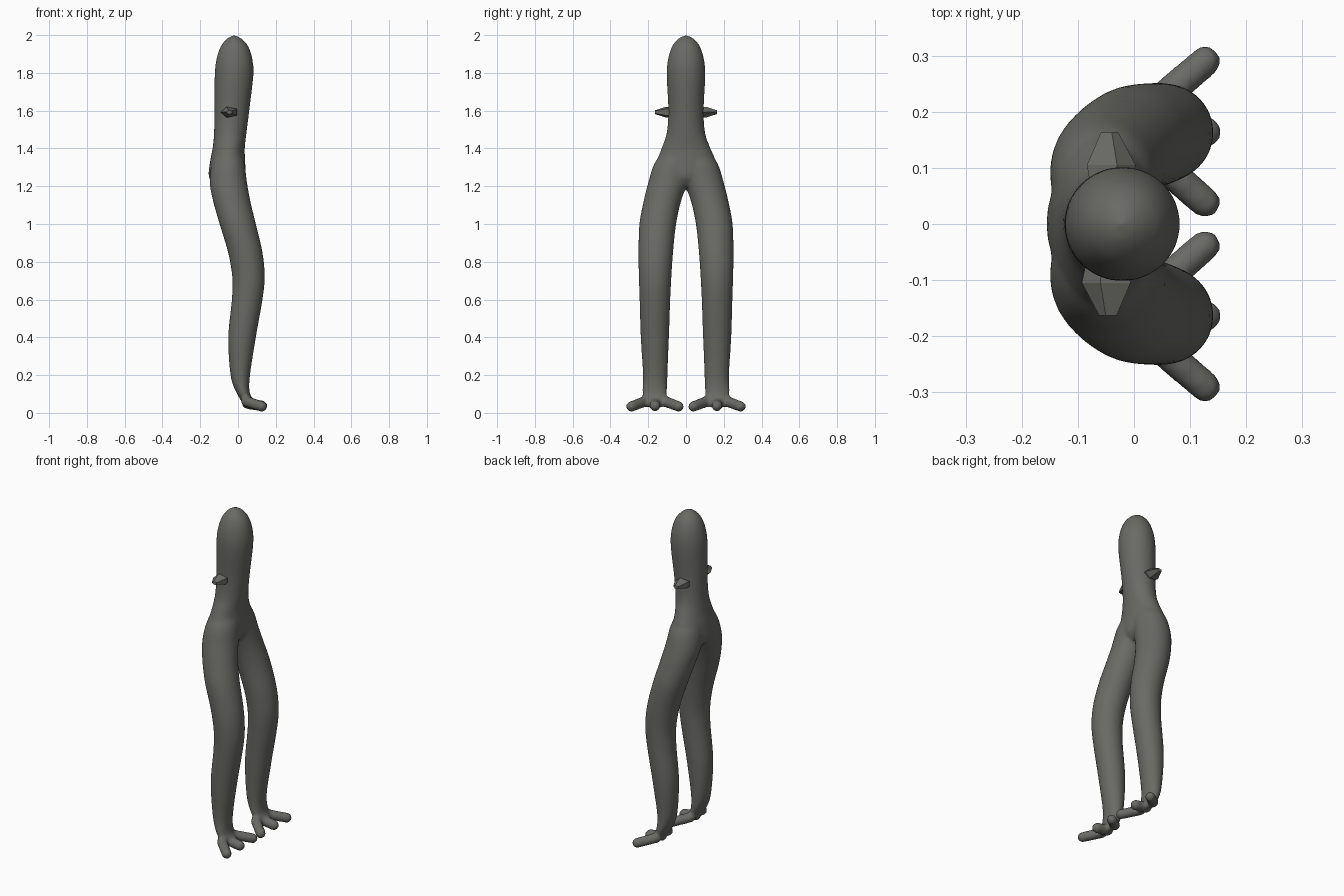
import bpy, bmesh, math
from mathutils import Vector, Matrix

cube = bpy.data.objects.get("Cube")
if cube:
    bpy.data.objects.remove(cube, do_unlink=True)

grey = bpy.data.materials.new("warm grey")
grey.use_nodes = True
colour = (0.142, 0.142, 0.13, 1)
grey.diffuse_color = colour
grey.node_tree.nodes["Principled BSDF"].inputs["Base Color"].default_value = colour


def make_object(name, bm):
    bmesh.ops.recalc_face_normals(bm, faces=bm.faces)
    mesh = bpy.data.meshes.new(name)
    bm.to_mesh(mesh)
    bm.free()
    mesh.materials.append(grey)
    obj = bpy.data.objects.new(name, mesh)
    bpy.context.collection.objects.link(obj)
    return obj


def spline(sections, steps=6):
    """Catmull-Rom interpolation between cross-sections."""
    pts = [Vector(s) for s in sections]
    pts = [pts[0]] + pts + [pts[-1]]
    out = []
    for a, b, c, d in zip(pts, pts[1:], pts[2:], pts[3:]):
        for i in range(steps):
            t = i / steps
            out.append(b + (c - a) * (t / 2) + (2 * a - 5 * b + 4 * c - d) * (t * t / 2)
                       + (3 * b - a - 3 * c + d) * (t ** 3 / 2))
    return out + [pts[-1]]


def tube(bm, sections, sides=28):
    """Loft ellipses given as (z, x min, x max, y min, y max)."""
    rings = []
    for z, x0, x1, y0, y1 in spline(sections):
        rings.append([bm.verts.new(((x0 + x1) / 2 + (x1 - x0) / 2 * math.cos(a),
                                    (y0 + y1) / 2 + (y1 - y0) / 2 * math.sin(a), z))
                      for a in (math.tau * i / sides for i in range(sides))])
    for low, high in zip(rings, rings[1:]):
        for i in range(sides):
            j = (i + 1) % sides
            bm.faces.new((low[i], low[j], high[j], high[i]))
    bm.faces.new(rings[0])
    bm.faces.new(rings[-1])


def capsule(bm, start, end, radius):
    """Rounded toe from start to end."""
    start, end = Vector(start), Vector(end)
    axis = end - start
    ball = bmesh.ops.create_uvsphere(bm, u_segments=20, v_segments=12, radius=radius)["verts"]
    for v in ball:
        if v.co.z > 0.001:
            v.co.z += axis.length
    turn = axis.to_track_quat("Z", "Y").to_matrix().to_4x4()
    bmesh.ops.transform(bm, verts=ball, matrix=Matrix.Translation(start) @ turn)


bm = bmesh.new()

# Head and trunk
tube(bm, [(1.20, -0.12, 0.01, -0.07, 0.07), (1.25, -0.155, 0.04, -0.12, 0.12),
          (1.33, -0.148, 0.038, -0.15, 0.155), (1.40, -0.135, 0.036, -0.13, 0.13),
          (1.48, -0.127, 0.045, -0.103, 0.102), (1.60, -0.125, 0.06, -0.094, 0.094),
          (1.78, -0.124, 0.081, -0.102, 0.102), (1.87, -0.115, 0.077, -0.096, 0.096),
          (1.94, -0.092, 0.055, -0.074, 0.074), (1.98, -0.06, 0.02, -0.042, 0.042),
          (2.0, -0.025, -0.015, -0.005, 0.005)])

# Legs, feet and toes
leg = [(0.03, 0.045, 0.085, 0.125, 0.205), (0.06, 0.02, 0.085, 0.108, 0.222),
       (0.11, -0.01, 0.062, 0.1, 0.232), (0.20, -0.04, 0.064, 0.098, 0.228),
       (0.40, -0.052, 0.095, 0.09, 0.24), (0.60, -0.033, 0.13, 0.083, 0.246),
       (0.72, -0.031, 0.142, 0.077, 0.25), (0.85, -0.053, 0.13, 0.068, 0.252),
       (1.00, -0.098, 0.095, 0.052, 0.247), (1.12, -0.132, 0.066, 0.026, 0.225),
       (1.22, -0.15, 0.048, -0.01, 0.20), (1.32, -0.14, 0.035, -0.04, 0.168),
       (1.40, -0.11, 0.01, -0.04, 0.11)]
for side in (-1, 1):
    tube(bm, [(z, x0, x1, side * y0, side * y1) for z, x0, x1, y0, y1 in leg])
    centre = side * 0.164
    capsule(bm, (0.05, centre, 0.05), (0.126, centre, 0.037), 0.03)
    for spread in (-1, 1):
        capsule(bm, (0.045, centre + spread * 0.055, 0.06),
                (0.126, centre + spread * 0.125, 0.034), 0.029)

# Blend the parts into one skin
bmesh.ops.recalc_face_normals(bm, faces=bm.faces)
body = make_object("body", bm)
remesh = body.modifiers.new("blend", "REMESH")
remesh.mode = "VOXEL"
remesh.voxel_size = 0.009
remesh.use_smooth_shade = True
smooth = body.modifiers.new("soften", "SMOOTH")
smooth.factor = 0.5
smooth.iterations = 8

# Five-sided stub on each side of the head
for side, name in ((-1, "right_stub"), (1, "left_stub")):
    bm = bmesh.new()
    rings = []
    for y, scale in ((0.07, 0.85), (0.105, 1.0), (0.163, 0.36)):
        rings.append([bm.verts.new((-0.045 - side * 0.048 * scale * -math.cos(a),
                                    side * y, 1.592 + 0.03 * scale * math.sin(a)))
                      for a in (math.tau * i / 5 for i in range(5))])
    for low, high in zip(rings, rings[1:]):
        for i in range(5):
            j = (i + 1) % 5
            bm.faces.new((low[i], low[j], high[j], high[i]))
    bm.faces.new(rings[0])
    bm.faces.new(rings[-1])
    make_object(name, bm)
